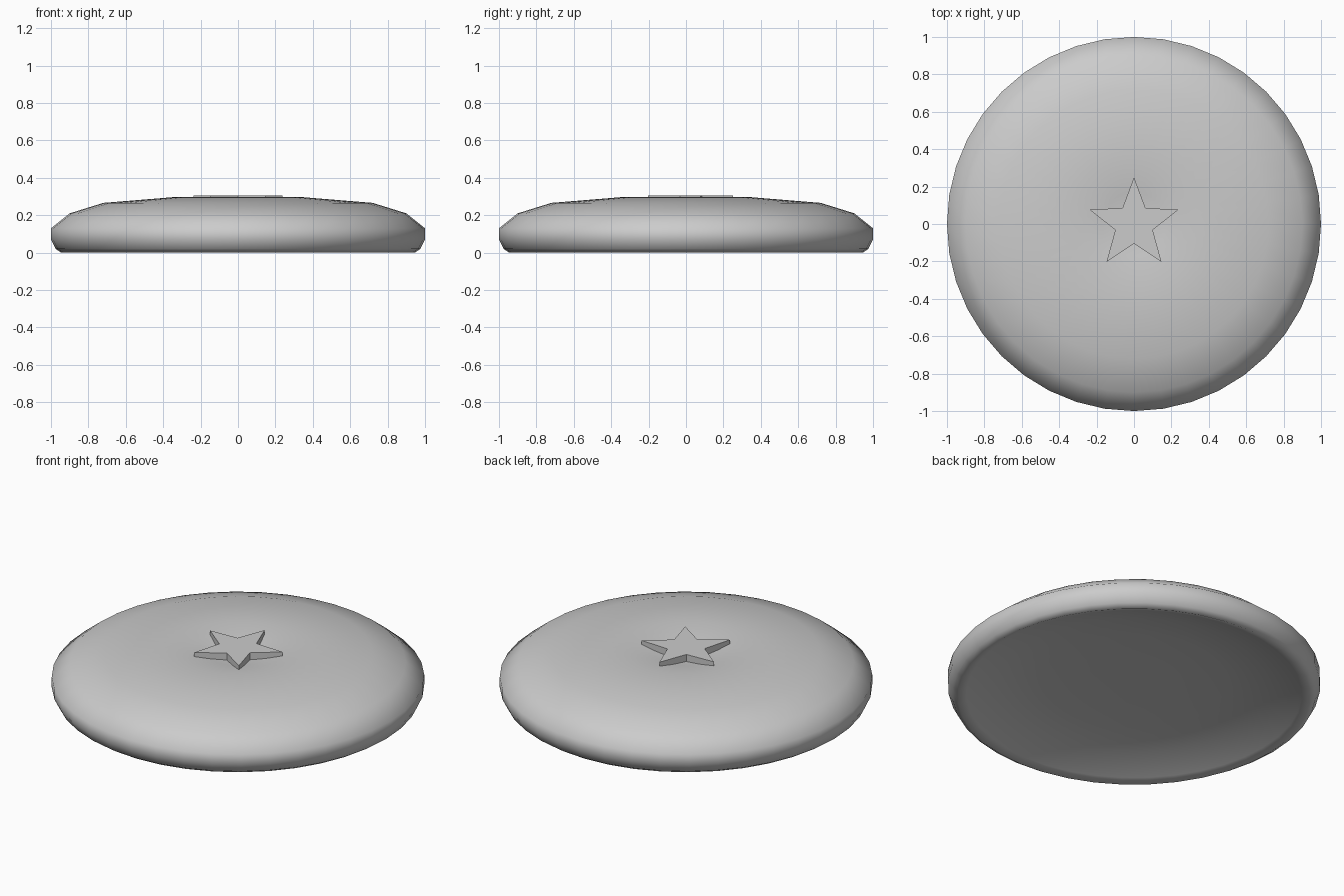
import bpy, bmesh, math

if "Cube" in bpy.data.objects:
    bpy.data.objects.remove(bpy.data.objects["Cube"])

SIDES = 40

grey = bpy.data.materials.new("light grey")
grey.diffuse_color = (0.6, 0.6, 0.6, 1)
grey.use_nodes = True
grey.node_tree.nodes["Principled BSDF"].inputs["Base Color"].default_value = grey.diffuse_color


def finish(bm, name, smooth):
    bmesh.ops.recalc_face_normals(bm, faces=bm.faces)
    mesh = bpy.data.meshes.new(name)
    bm.to_mesh(mesh)
    bm.free()
    mesh.materials.append(grey)
    ob = bpy.data.objects.new(name, mesh)
    bpy.context.collection.objects.link(ob)
    if smooth:
        bpy.context.view_layer.objects.active = ob
        ob.select_set(True)
        bpy.ops.object.shade_smooth_by_angle(angle=math.radians(60))
        ob.select_set(False)
    return ob


# Thick disc: outer profile from the dipped centre to the lip, then the shallow bowl below
outer = [(0, 0.255), (0.17, 0.27), (0.34, 0.297), (0.72, 0.266), (0.90, 0.21),
         (1.0, 0.13), (1.0, 0.07), (0.975, 0.02), (0.945, 0.0)]
inner = [(0.90, 0.017), (0.72, 0.074), (0.5, 0.097), (0.25, 0.104), (0, 0.105)]
bm = bmesh.new()
rings = []
for r, z in outer + inner:
    if r == 0:
        rings.append([bm.verts.new((0, 0, z))] * SIDES)
    else:
        rings.append([bm.verts.new((r * math.sin(2 * math.pi * i / SIDES),
                                    r * math.cos(2 * math.pi * i / SIDES), z))
                      for i in range(SIDES)])
for a, b in zip(rings, rings[1:]):
    for i in range(SIDES):
        j = (i + 1) % SIDES
        bm.faces.new(dict.fromkeys((a[i], a[j], b[j], b[i])))
finish(bm, "flying_disc", True)

# Raised five-pointed star, its base following the dip
bm = bmesh.new()
top, base = [], []
for i in range(10):
    r = 0.25 if i % 2 == 0 else 0.105
    a = math.pi / 2 + i * math.pi / 5
    x, y = r * math.cos(a), r * math.sin(a)
    top.append(bm.verts.new((x, y, 0.306)))
    base.append(bm.verts.new((x, y, 0.242 + 0.1 * r)))
bm.faces.new(top)
bm.faces.new(base[::-1])
for i in range(10):
    j = (i + 1) % 10
    bm.faces.new((top[i], base[i], base[j], top[j]))
finish(bm, "raised_star", False)
